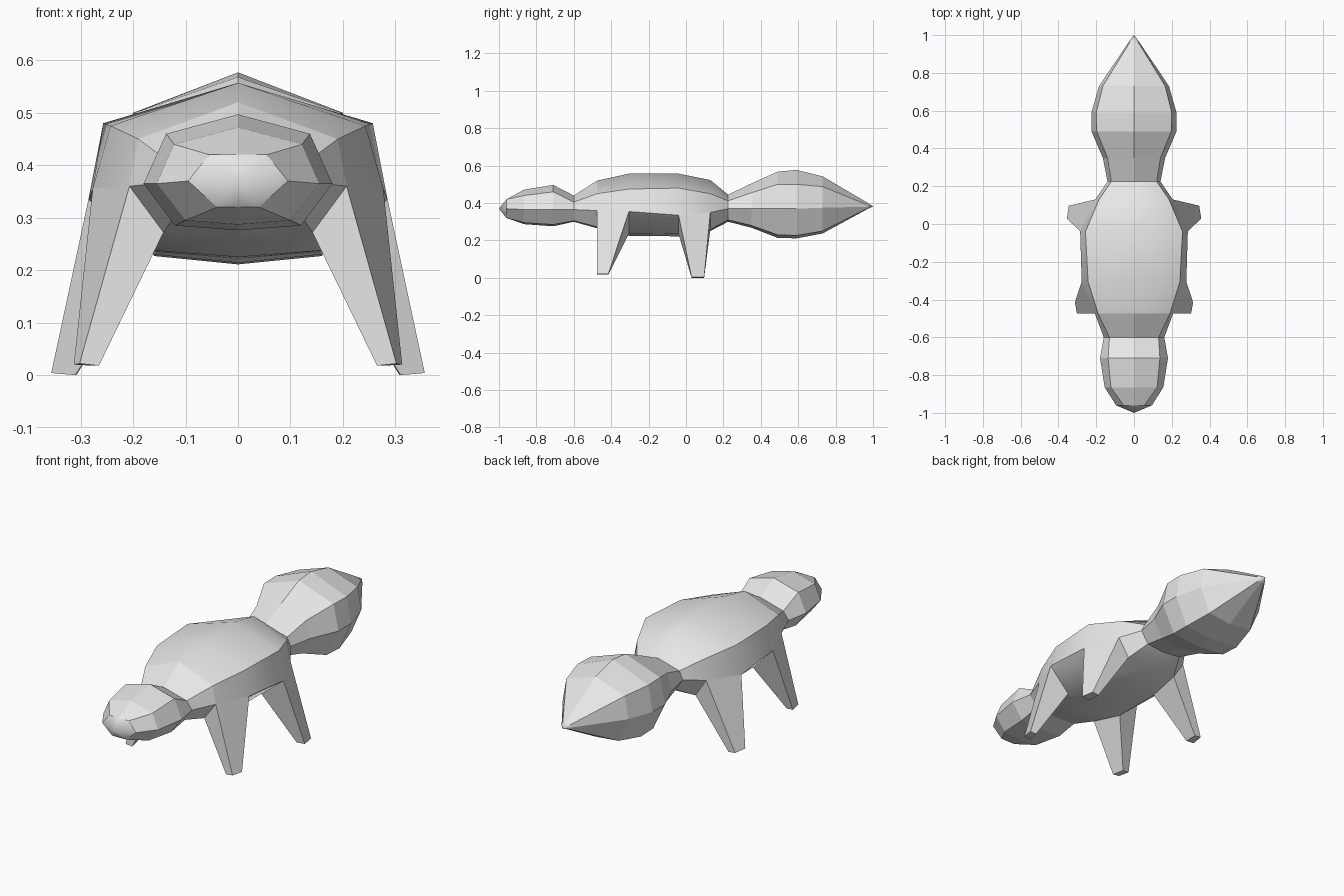
import bpy
import bmesh
from math import radians
from mathutils import Vector

default_cube = bpy.data.objects.get("Cube")
if default_cube:
    bpy.data.objects.remove(default_cube, do_unlink=True)

# Single plain grey material
grey = bpy.data.materials.new("plain_grey")
grey.use_nodes = True
grey.diffuse_color = (0.8, 0.8, 0.8, 1)
grey.node_tree.nodes["Principled BSDF"].inputs["Base Color"].default_value = (0.8, 0.8, 0.8, 1)


def section(y, upper_x, mid_x, lower_x, top_z, upper_z, mid_z, lower_z, bottom_z):
    """Eight-sided cross-section, symmetric about x = 0."""
    side = [(upper_x, upper_z), (mid_x, mid_z), (lower_x, lower_z)]
    outline = [(0, top_z)] + side + [(0, bottom_z)]
    outline += [(-x, z) for x, z in reversed(side)]
    return [Vector((x, y, z)) for x, z in outline]


def finish(name, bm, smooth_angle=None):
    """Turn a bmesh into a named object, flat or smooth up to an angle."""
    bmesh.ops.recalc_face_normals(bm, faces=bm.faces)
    mesh = bpy.data.meshes.new(name)
    bm.to_mesh(mesh)
    bm.free()
    mesh.materials.append(grey)
    if smooth_angle:
        mesh.shade_smooth()
        mesh.set_sharp_from_angle(angle=radians(smooth_angle))
    else:
        mesh.shade_flat()
    obj = bpy.data.objects.new(name, mesh)
    bpy.context.scene.collection.objects.link(obj)
    return obj


def loft(name, sections, tip=None, openings=(), smooth_angle=None):
    """Skin neighbouring sections, optionally closing the last one to a tip."""
    bm = bmesh.new()
    rings = [[bm.verts.new(p) for p in ring] for ring in sections]
    for i, (a, b) in enumerate(zip(rings, rings[1:])):
        for j in range(len(a)):
            k = (j + 1) % len(a)
            if (i, j) not in openings:
                bm.faces.new((a[j], a[k], b[k], b[j]))
    if tip:
        point = bm.verts.new(tip)
        last = rings[-1]
        for j, vert in enumerate(last):
            bm.faces.new((vert, last[(j + 1) % len(last)], point))
    return finish(name, bm, smooth_angle)


# Cross-sections that neighbouring parts share
neck = section(-0.60, 0.13, 0.16, 0.12, 0.44, 0.405, 0.365, 0.305, 0.30)
shoulder = section(-0.475, 0.19, 0.207, 0.142, 0.52, 0.45, 0.36, 0.272, 0.265)
chest = section(-0.305, 0.243, 0.277, 0.165, 0.557, 0.475, 0.355, 0.238, 0.225)
belly = section(-0.04, 0.257, 0.285, 0.16, 0.557, 0.48, 0.335, 0.235, 0.222)
hip = section(0.13, 0.185, 0.205, 0.145, 0.523, 0.45, 0.35, 0.258, 0.25)
rump = section(0.225, 0.12, 0.14, 0.10, 0.445, 0.412, 0.37, 0.31, 0.30)
muzzle = section(-0.96, 0.055, 0.095, 0.04, 0.42, 0.42, 0.37, 0.32, 0.32)

# Body, left open where the legs grow out of it
loft("body", [shoulder, chest, belly, hip, rump], smooth_angle=40,
     openings={(0, 2), (0, 5), (2, 2), (2, 5)})

# Neck and head
loft("neck", [shoulder, neck])
loft("head", [
    neck,
    section(-0.71, 0.137, 0.18, 0.12, 0.497, 0.46, 0.365, 0.285, 0.276),
    section(-0.865, 0.122, 0.155, 0.10, 0.472, 0.44, 0.365, 0.295, 0.287),
    muzzle,
])
loft("nose", [muzzle], tip=(0, -1, 0.37), smooth_angle=60)

# Bushy tail
tail_end = section(0.965, 0.02, 0.027, 0.018, 0.405, 0.392, 0.38, 0.368, 0.365)
loft("tail", [
    rump,
    section(0.35, 0.14, 0.165, 0.115, 0.505, 0.455, 0.37, 0.28, 0.268),
    section(0.49, 0.197, 0.225, 0.158, 0.568, 0.50, 0.37, 0.23, 0.214),
    section(0.59, 0.20, 0.225, 0.16, 0.577, 0.50, 0.37, 0.227, 0.211),
    section(0.73, 0.165, 0.185, 0.13, 0.543, 0.488, 0.375, 0.25, 0.237),
    tail_end,
])
loft("tail_tip", [tail_end], tip=(0, 1, 0.382), smooth_angle=60)


def leg(name, front, back, feet, mirror):
    """Tapered leg from the lower side of the body down to a small foot."""
    hip_loop = [front[2], back[2], back[3], front[3]]
    bm = bmesh.new()
    flip = Vector((mirror, 1, 1))
    top = [bm.verts.new(p * flip) for p in hip_loop]
    foot = [bm.verts.new(Vector(p) * flip) for p in feet]
    for j in range(4):
        k = (j + 1) % 4
        bm.faces.new((top[j], top[k], foot[k], foot[j]))
    bm.faces.new(foot)
    finish(name, bm)


# Foot corners: outer front, outer back, inner back, inner front
front_feet = [(0.302, -0.475, 0.022), (0.313, -0.415, 0.02),
              (0.278, -0.415, 0.018), (0.265, -0.475, 0.018)]
back_feet = [(0.356, 0.03, 0.004), (0.345, 0.097, 0.004),
             (0.308, 0.097, 0), (0.31, 0.03, 0)]
for side, mirror in (("left", 1), ("right", -1)):
    leg(f"front_leg_{side}", shoulder, chest, front_feet, mirror)
    leg(f"back_leg_{side}", belly, hip, back_feet, mirror)
